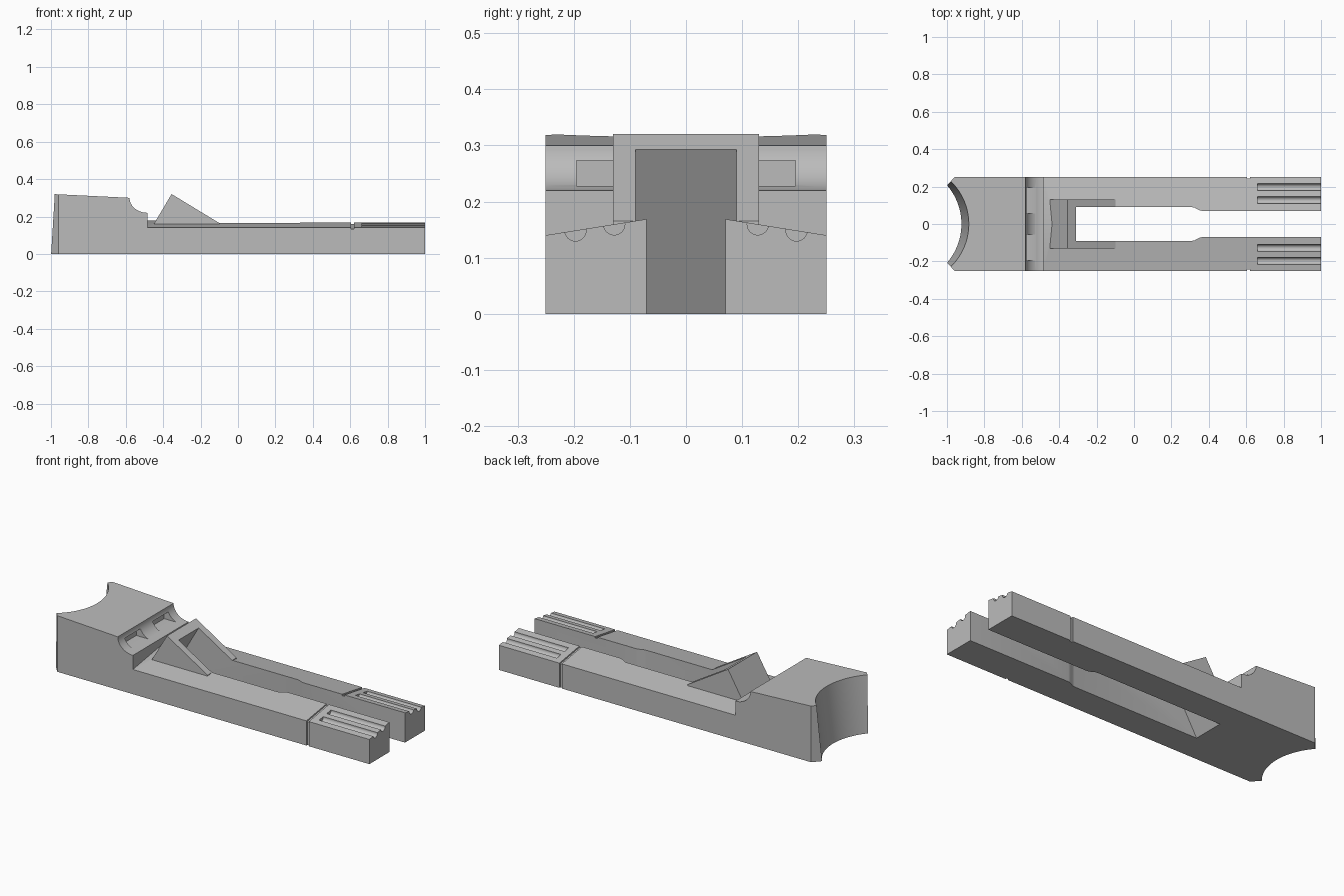
import bpy, bmesh, math
from mathutils import Vector, Matrix

cube = bpy.data.objects.get("Cube")
if cube:
    bpy.data.objects.remove(cube, do_unlink=True)

grey = bpy.data.materials.new("plain grey")
grey.use_nodes = True
GREY = (0.5, 0.5, 0.5, 1)
grey.diffuse_color = GREY
grey.node_tree.nodes["Principled BSDF"].inputs["Base Color"].default_value = GREY


def add_object(name, bm):
    bmesh.ops.recalc_face_normals(bm, faces=bm.faces)
    mesh = bpy.data.meshes.new(name)
    bm.to_mesh(mesh)
    bm.free()
    mesh.materials.append(grey)
    ob = bpy.data.objects.new(name, mesh)
    bpy.context.collection.objects.link(ob)
    return ob


def prism(name, points, axis, lo, hi):
    """Extrude a 2D outline along the given axis."""
    place = {"x": lambda p, d: (d, p[0], p[1]),
             "y": lambda p, d: (p[0], d, p[1]),
             "z": lambda p, d: (p[0], p[1], d)}[axis]
    bm = bmesh.new()
    face = bm.faces.new([bm.verts.new(place(p, lo)) for p in points])
    ext = bmesh.ops.extrude_face_region(bm, geom=[face])
    verts = [g for g in ext["geom"] if isinstance(g, bmesh.types.BMVert)]
    bmesh.ops.translate(bm, verts=verts, vec=Vector(place((0, 0), hi - lo)))
    return add_object(name, bm)


def cylinder(name, radius, length, matrix, segments):
    bm = bmesh.new()
    bmesh.ops.create_cone(bm, cap_ends=True, segments=segments, radius1=radius,
                          radius2=radius, depth=length, matrix=matrix)
    return add_object(name, bm)


def box(name, x0, x1, y0, y1, z0, z1):
    return prism(name, [(x0, z0), (x1, z0), (x1, z1), (x0, z1)], "y", y0, y1)


HALF = 0.25


def ridge(y):
    """Height of the gently pitched arm top."""
    return 0.18 - abs(y) * 0.16


# Pitched arm bar
body = prism("clip_body", [(-HALF, 0), (HALF, 0), (HALF, ridge(HALF)), (0, ridge(0)),
                           (-HALF, ridge(HALF))], "x", -0.7, 1)

# End block with concave step
arc = [(-0.485 - 0.095 * math.sin(a), 0.3 - 0.08 * math.cos(a))
       for a in (math.pi / 2 * i / 16 for i in range(17))]
block = prism("end_block", [(-1.05, 0), (-0.485, 0)] + arc + [(-1.05, 0.323)],
              "y", -HALF, HALF)

# Wedge shaped catch
catch = prism("catch", [(-0.485, 0.1), (-0.45, 0.16), (-0.355, 0.32), (-0.1, 0.165), (-0.1, 0.1)],
              "y", -0.13, 0.13)
unions = [block, catch]

# Leaning round recess in the end block
lean = Matrix.Translation((-1.243, 0, 0)) @ Matrix.Rotation(math.atan(0.125), 4, "Y")
cuts = [cylinder("round_recess", 0.318, 2, lean, 128)]

# Slot under the catch with slanted end, then slot between the arms
cuts.append(prism("catch_slot", [(-0.538, -0.1), (0.1, -0.1), (0.1, 0.5), (-0.19, 0.5)],
                  "y", -0.09, 0.09))
side = [(0, 0.09), (0.31, 0.09), (0.325, 0.087), (0.35, 0.073), (0.365, 0.07), (1.1, 0.07)]
cuts.append(prism("arm_slot", side + [(x, -y) for x, y in reversed(side)], "z", -0.1, 0.5))

# Thin groove over the arm tops
cuts.append(prism("top_groove", [(-0.3, 0.3), (0.3, 0.3), (0.3, ridge(0.3) - 0.008),
                                 (0, ridge(0) - 0.008), (-0.3, ridge(0.3) - 0.008)],
                  "x", 0.605, 0.62))

for s, label in ((1, "left"), (-1, "right")):
    # Chamfered end corners
    cuts.append(prism(label + "_chamfer", [(-0.92, s * 0.295), (-1.1, s * 0.093), (-1.1, s * 0.3)],
                      "z", -0.1, 0.5))
    # Thin groove down the outer sides
    y0, y1 = sorted((s * 0.242, s * 0.3))
    cuts.append(box(label + "_side_groove", 0.605, 0.62, y0, y1, -0.1, 0.4))
    # Pockets in the concave step
    y0, y1 = sorted((s * 0.055, s * 0.195))
    cuts.append(box(label + "_pocket", -0.6, -0.5, y0, y1, 0.228, 0.273))
    # Rounded grip flutes
    for y in (0.128, 0.197):
        turn = Matrix.Translation((0.88, s * y, ridge(y))) @ Matrix.Rotation(math.pi / 2, 4, "Y")
        cuts.append(cylinder(label + "_grip_flute", 0.019, 0.44, turn, 32))

# Join and carve
for operation, tools in (("UNION", unions), ("DIFFERENCE", cuts)):
    for tool in tools:
        mod = body.modifiers.new(tool.name, "BOOLEAN")
        mod.operation = operation
        mod.solver = "EXACT"
        mod.object = tool

bpy.context.view_layer.update()
result = bpy.data.meshes.new_from_object(
    body.evaluated_get(bpy.context.evaluated_depsgraph_get()))
body.modifiers.clear()
body.data = result
for tool in unions + cuts:
    bpy.data.objects.remove(tool, do_unlink=True)

# Clean flat faces and shade the curved ones
bm = bmesh.new()
bm.from_mesh(result)
bmesh.ops.remove_doubles(bm, verts=bm.verts, dist=0.0001)
bmesh.ops.dissolve_limit(bm, angle_limit=math.radians(0.5), verts=bm.verts, edges=bm.edges)
bm.to_mesh(result)
bm.free()
result.materials.clear()
result.materials.append(grey)
for poly in result.polygons:
    poly.material_index = 0
bpy.ops.object.select_all(action="DESELECT")
body.select_set(True)
bpy.context.view_layer.objects.active = body
bpy.ops.object.shade_smooth_by_angle(angle=math.radians(25))
